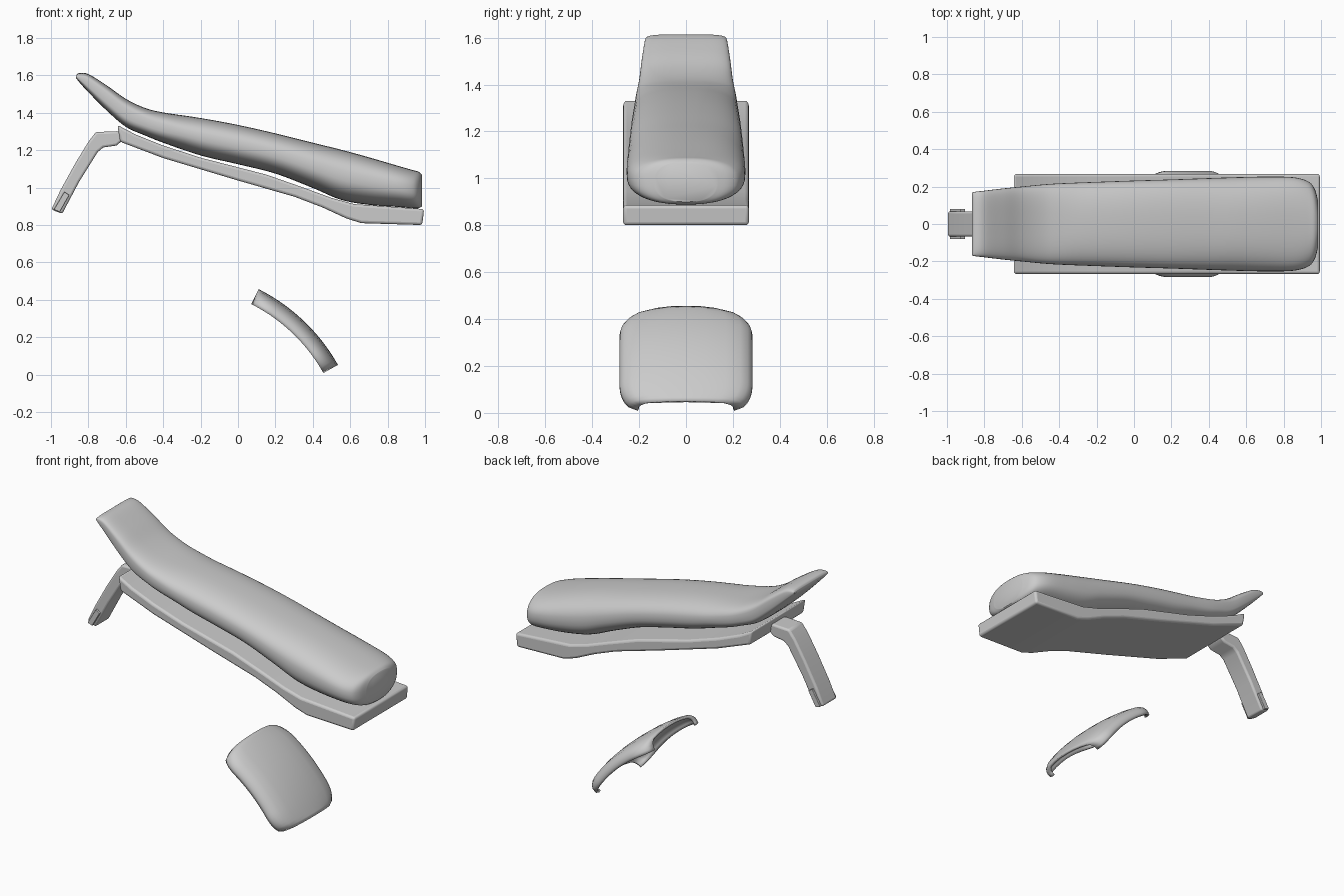
import bpy, bmesh, math
from mathutils import Vector

cube = bpy.data.objects.get("Cube")
if cube:
    bpy.data.objects.remove(cube, do_unlink=True)

grey = bpy.data.materials.new("light_grey")
grey.use_nodes = True
grey.diffuse_color = (0.6, 0.6, 0.6, 1)
grey.node_tree.nodes["Principled BSDF"].inputs["Base Color"].default_value = (0.6, 0.6, 0.6, 1)


def finish(name, bm, angle=35):
    bmesh.ops.recalc_face_normals(bm, faces=bm.faces)
    mesh = bpy.data.meshes.new(name)
    bm.to_mesh(mesh)
    bm.free()
    ob = bpy.data.objects.new(name, mesh)
    bpy.context.collection.objects.link(ob)
    mesh.materials.append(grey)
    bpy.ops.object.select_all(action='DESELECT')
    ob.select_set(True)
    bpy.context.view_layer.objects.active = ob
    bpy.ops.object.shade_smooth_by_angle(angle=math.radians(angle))
    return ob


def loft(rings, closed=True):
    """Skin a list of equal-length point rings."""
    bm = bmesh.new()
    rows = [[bm.verts.new(p) for p in ring] for ring in rings]
    n = len(rows[0])
    for a, b in zip(rows, rows[1:]):
        for i in range(n if closed else n - 1):
            j = (i + 1) % n
            bm.faces.new((a[i], a[j], b[j], b[i]))
    if closed:
        bm.faces.new(rows[0])
        bm.faces.new(rows[-1])
    return bm


def smooth_rows(rows, steps):
    """Catmull-Rom interpolation of control rows."""
    pts = [Vector(r) for r in rows]
    pts = [pts[0]] + pts + [pts[-1]]
    out = []
    for a, b, c, d in zip(pts, pts[1:], pts[2:], pts[3:]):
        for k in range(steps):
            t = k / steps
            out.append(0.5 * (2 * b + (c - a) * t + (2 * a - 5 * b + 4 * c - d) * t * t
                              + (3 * b - a - 3 * c + d) * t ** 3))
    return out + [pts[-1]]


def extrude_profile(name, profile, half, bevel, segments=3, angle=35):
    """Side profile in x-z, extruded symmetrically across y."""
    bm = loft([[(x, y, z) for x, z in profile] for y in (-half, half)])
    ob = finish(name, bm, angle)
    mod = ob.modifiers.new("rounded_edges", 'BEVEL')
    mod.width, mod.segments, mod.limit_method = bevel, segments, 'ANGLE'
    mod.angle_limit = math.radians(40)
    return ob


# Cushion: x, bottom, top, half width
cushion = [(-.865, 1.585, 1.6), (-.85, 1.565, 1.612), (-.8, 1.51, 1.607), (-.7, 1.41, 1.545),
           (-.6, 1.325, 1.475), (-.5, 1.28, 1.427), (-.4, 1.24, 1.402), (-.2, 1.172, 1.372),
           (0, 1.125, 1.335), (.2, 1.075, 1.29), (.4, .998, 1.24), (.55, .935, 1.203),
           (.7, .908, 1.162), (.85, .897, 1.118), (.93, .89, 1.095), (.965, .89, 1.085), (.983, .9, 1.07)]
widths = [.168, .172, .178, .19, .2, .21, .217, .225, .232, .238, .245, .25, .253, .25, .228, .19, .13]
rings = []
for x, low, top, w in smooth_rows([s + (h,) for s, h in zip(cushion, widths)], 5):
    power = 2.5 + 2 * max(0, min(1, (-x - .3) / .5))
    ring = []
    for i in range(48):
        a = math.tau * i / 48
        c, s = math.cos(a), math.sin(a)
        y = math.copysign(abs(c) ** (2 / power), c) * w
        z = math.copysign(abs(s) ** (2 / power), s) * (top - low) / 2 + (top + low) / 2
        ring.append((x, y, z))
    rings.append(ring)
finish("seat_cushion", loft(rings), 50)

# Base pan: bent slab under the cushion
base = [(-.645, 1.335), (-.63, 1.245), (-.4, 1.158), (0, 1.038), (.3, .952), (.45, .895), (.58, .835),
        (.66, .81), (.985, .8), (.995, .885), (.62, .912), (.5, .945), (.35, 1.0), (.15, 1.07),
        (-.2, 1.16), (-.4, 1.225), (-.55, 1.285)]
extrude_profile("seat_base", base, .268, .014)

# Tail bracket with a small lens on each side
bracket = [(-.76, 1.297), (-.635, 1.302), (-.62, 1.25), (-.65, 1.225), (-.72, 1.215), (-.75, 1.19),
           (-.85, 1.03), (-.94, .86), (-.998, .883), (-.95, .985), (-.87, 1.13), (-.8, 1.245)]
extrude_profile("tail_bracket", bracket, .068, .012)
lens = [(-.985, .882), (-.953, .87), (-.902, .96), (-.928, .978)]
for side, name in ((1, "left_tail_lens"), (-1, "right_tail_lens")):
    extrude_profile(name, lens, .008, .003).location.y = side * .073

# Curved mudguard: crowned section swept about the wheel centre
section = [(1, .918), (1, .935), (.985, .95), (.93, .968), (.82, .985), (.6, .997), (.3, 1.005)]
section += [(0, 1.007)] + [(-y, r) for y, r in reversed(section)]
rings = []
for k in range(33):
    t = k / 32
    a = math.radians(63.2 - 33.8 * t)
    edge = min(1, min(t, 1 - t) / .22)
    w = .205 + .078 * math.sqrt(1 - (1 - edge) ** 2)
    rings.append([(-.343 + r * math.cos(a), y * w, -.442 + r * math.sin(a)) for y, r in section])
guard = finish("mudguard", loft(rings, closed=False), 40)
shell = guard.modifiers.new("thickness", 'SOLIDIFY')
shell.thickness = .014
shell.offset = -1 if sum(p.normal.x for p in guard.data.polygons) > 0 else 1
